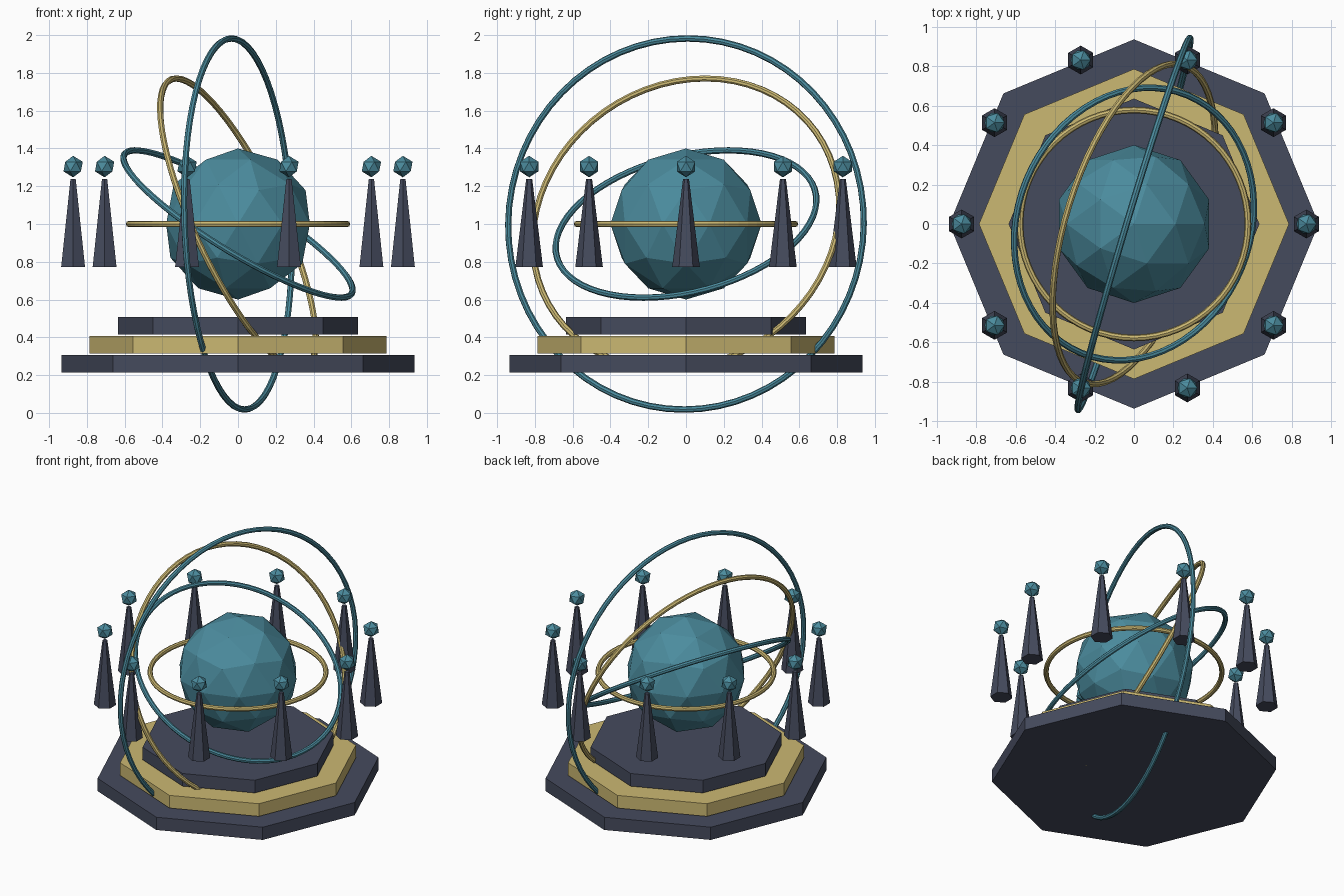
import bpy
from math import cos, sin, tau
from mathutils import Vector

if "Cube" in bpy.data.objects:
    bpy.data.objects.remove(bpy.data.objects["Cube"])


def material(name, rgb):
    m = bpy.data.materials.new(name)
    m.diffuse_color = (*rgb, 1)
    m.use_nodes = True
    m.node_tree.nodes["Principled BSDF"].inputs["Base Color"].default_value = m.diffuse_color
    return m


DARK = material("dark_slate", (0.06, 0.07, 0.11))
GOLD = material("gold", (0.60, 0.48, 0.17))
TEAL = material("teal", (0.07, 0.26, 0.34))


def finish(name, mat):
    ob = bpy.context.object
    ob.name = name
    ob.data.materials.append(mat)
    return ob


# Three stacked octagonal tiers with thin gaps between them
for i, (radius, mat) in enumerate([(0.935, DARK), (0.785, GOLD), (0.635, DARK)]):
    bpy.ops.mesh.primitive_cylinder_add(vertices=8, radius=radius, depth=0.092,
                                        location=(0, 0, 0.26 + 0.101 * i))
    finish(f"base_tier_{i + 1}", mat)

# Faceted central globe
bpy.ops.mesh.primitive_ico_sphere_add(subdivisions=2, radius=0.4, location=(0, 0, 1))
finish("globe", TEAL)

# Four tilted rings: radius, axis direction, colour
rings = [
    (0.577, (0, 0, 1), GOLD),
    (0.706, (0.511, -0.21, 0.834), TEAL),
    (0.843, (0.872, -0.272, 0.406), GOLD),
    (0.983, (0.957, -0.288, 0.037), TEAL),
]
for i, (radius, axis, mat) in enumerate(rings):
    rot = Vector(axis).to_track_quat('Z', 'Y').to_euler()
    bpy.ops.mesh.primitive_torus_add(major_radius=radius, minor_radius=0.017,
                                     major_segments=64, minor_segments=8,
                                     location=(0, 0, 1), rotation=rot)
    finish(f"orbit_ring_{i + 1}", mat)

# Ten floating hexagonal spikes, each topped by a small gem
for i in range(10):
    x, y = 0.873 * cos(tau * i / 10), 0.873 * sin(tau * i / 10)
    bpy.ops.mesh.primitive_cone_add(vertices=6, radius1=0.073, radius2=0.016,
                                    depth=0.466, location=(x, y, 1.005))
    finish(f"spike_{i + 1}", DARK)
    bpy.ops.mesh.primitive_ico_sphere_add(subdivisions=1, radius=0.057,
                                          location=(x, y, 1.304))
    finish(f"spike_gem_{i + 1}", TEAL)
